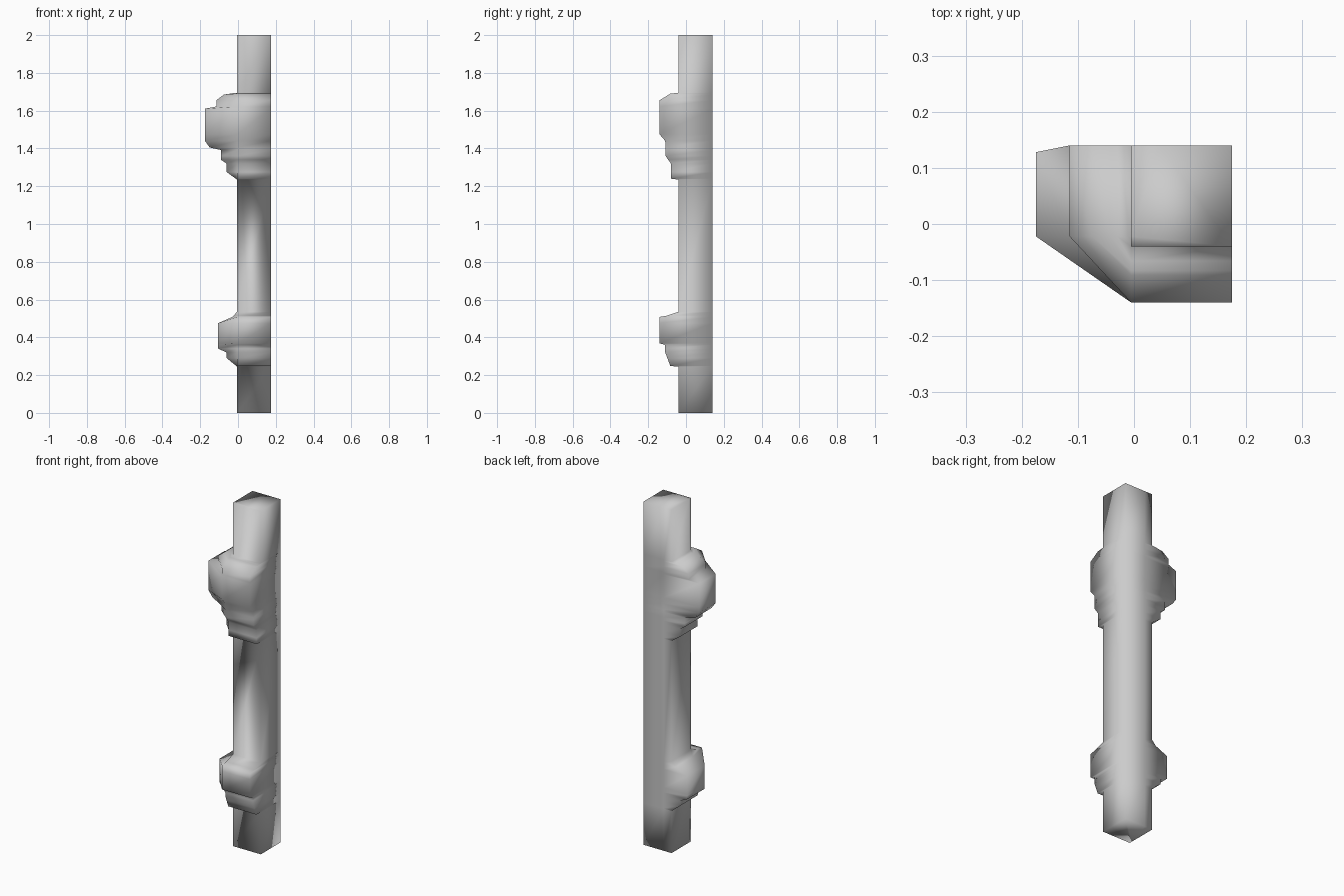
import bpy

if "Cube" in bpy.data.objects:
    bpy.data.objects.remove(bpy.data.objects["Cube"])

RIGHT, BACK = 0.175, 0.14
POST_X, POST_Y = -0.005, -0.04

# left silhouette of the corner post: (z, x)
left = [(0, POST_X), (0.245, POST_X), (0.29, -0.06), (0.32, -0.06),
        (0.34, -0.105), (0.475, -0.105), (0.508, -0.03), (0.535, POST_X),
        (1.235, POST_X), (1.275, -0.06), (1.32, -0.06), (1.34, -0.09),
        (1.392, -0.09), (1.405, -0.15), (1.44, -0.175), (1.61, -0.175),
        (1.622, -0.115), (1.655, -0.115), (1.685, -0.075), (1.692, -0.03),
        (1.695, POST_X), (2, POST_X)]
# front silhouette of the corner post: (z, y)
front = [(0, POST_Y), (0.245, POST_Y), (0.248, -0.083), (0.32, -0.11),
         (0.36, -0.11), (0.368, -0.14), (0.508, -0.14), (0.515, -0.10),
         (0.535, POST_Y), (1.235, POST_Y), (1.24, -0.08), (1.32, -0.08),
         (1.36, -0.108), (1.44, -0.11), (1.475, -0.14), (1.655, -0.14),
         (1.69, -0.083), (1.695, POST_Y), (2, POST_Y)]


def sample(profile, z):
    for (z0, v0), (z1, v1) in zip(profile, profile[1:]):
        if z0 <= z <= z1:
            return v0 + (v1 - v0) * (z - z0) / (z1 - z0)


# cross-sections with a chamfered outer corner, flush on the right and back
verts, faces = [], []
heights = sorted({z for z, _ in left + front})
for z in heights:
    x, y = sample(left, z), sample(front, z)
    back = BACK - 0.012 * max(0, (-0.115 - x) / 0.06)
    verts += [(RIGHT, BACK, z), (POST_X + 0.05, BACK, z), (x, back, z),
              (x, -0.022, z), (POST_X, y, z), (RIGHT, y, z)]

# walls and end caps
n = 6
for r in range(len(heights) - 1):
    for i in range(n):
        a, b = r * n + i, r * n + (i + 1) % n
        faces.append((a, b, b + n, a + n))
faces.append(tuple(reversed(range(n))))
faces.append(tuple(range(len(verts) - n, len(verts))))

mesh = bpy.data.meshes.new("corner_post")
mesh.from_pydata(verts, [], faces)
mesh.update()
post = bpy.data.objects.new("corner_post", mesh)
bpy.context.collection.objects.link(post)
mesh.shade_smooth()
